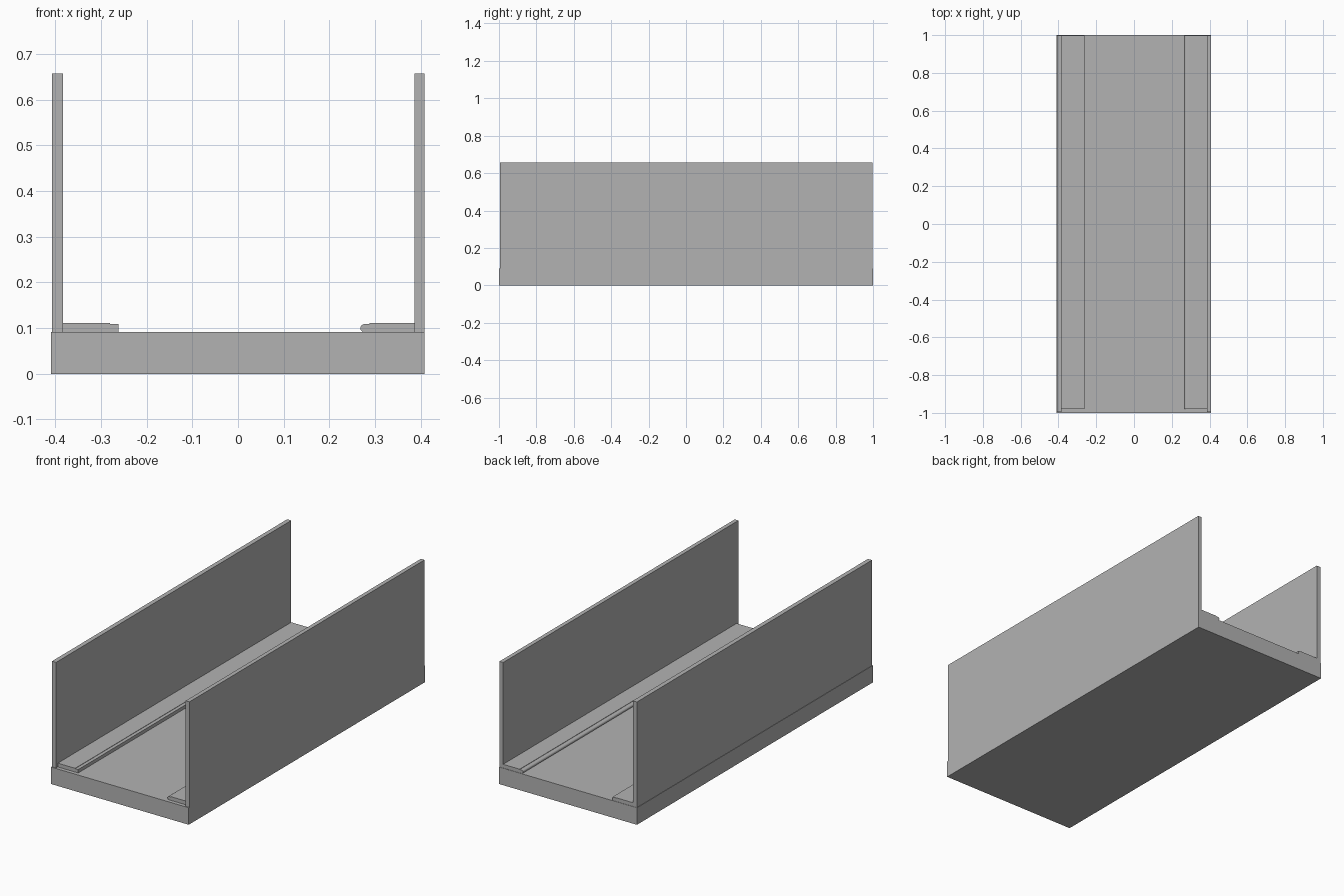
import bpy
import bmesh
import math
from mathutils import Vector

if "Cube" in bpy.data.objects:
    bpy.data.objects.remove(bpy.data.objects["Cube"], do_unlink=True)

GREY = (0.45, 0.45, 0.45, 1.0)
grey = bpy.data.materials.new("plain_grey")
grey.use_nodes = True
grey.diffuse_color = GREY
grey.node_tree.nodes["Principled BSDF"].inputs["Base Color"].default_value = GREY


def extrude_profile(name, profile, y0, y1):
    """Sweep a closed x-z outline along y."""
    bm = bmesh.new()
    face = bm.faces.new([bm.verts.new((x, y0, z)) for x, z in profile])
    swept = bmesh.ops.extrude_face_region(bm, geom=[face])["geom"]
    verts = [g for g in swept if isinstance(g, bmesh.types.BMVert)]
    bmesh.ops.translate(bm, verts=verts, vec=Vector((0, y1 - y0, 0)))
    bmesh.ops.recalc_face_normals(bm, faces=bm.faces)
    mesh = bpy.data.meshes.new(name)
    bm.to_mesh(mesh)
    bm.free()
    mesh.materials.append(grey)
    obj = bpy.data.objects.new(name, mesh)
    bpy.context.collection.objects.link(obj)
    return obj


def board(name, x0, x1, z0, z1, y0, y1):
    return extrude_profile(name, [(x0, z0), (x1, z0), (x1, z1), (x0, z1)], y0, y1)


FLOOR = 0.091

# Floor slab and the two side walls
board("base", -0.409, 0.408, 0, FLOOR, -1, 1)
board("right_wall", -0.407, -0.383, FLOOR, 0.657, -0.995, 0.998)
board("left_wall", 0.386, 0.408, FLOOR, 0.657, -0.995, 0.998)

# Ledges along the foot of each wall
board("right_ledge", -0.383, -0.28, FLOOR, 0.111, -0.98, 0.998)
board("left_ledge", 0.288, 0.386, FLOOR, 0.111, -0.98, 0.998)

# Square trim on one ledge, rounded trim on the other
board("right_trim", -0.28, -0.262, FLOOR, 0.109, -0.98, 0.998)
R = 0.009
nose = [(0.288, FLOOR), (0.288, FLOOR + 2 * R)]
for i in range(9):
    a = math.pi / 2 + math.pi * i / 8
    nose.append((0.277 + R * math.cos(a), FLOOR + R + R * math.sin(a)))
trim = extrude_profile("left_trim", nose, -0.98, 0.998)

bpy.context.view_layer.objects.active = trim
trim.select_set(True)
bpy.ops.object.shade_smooth_by_angle(angle=math.radians(40))
